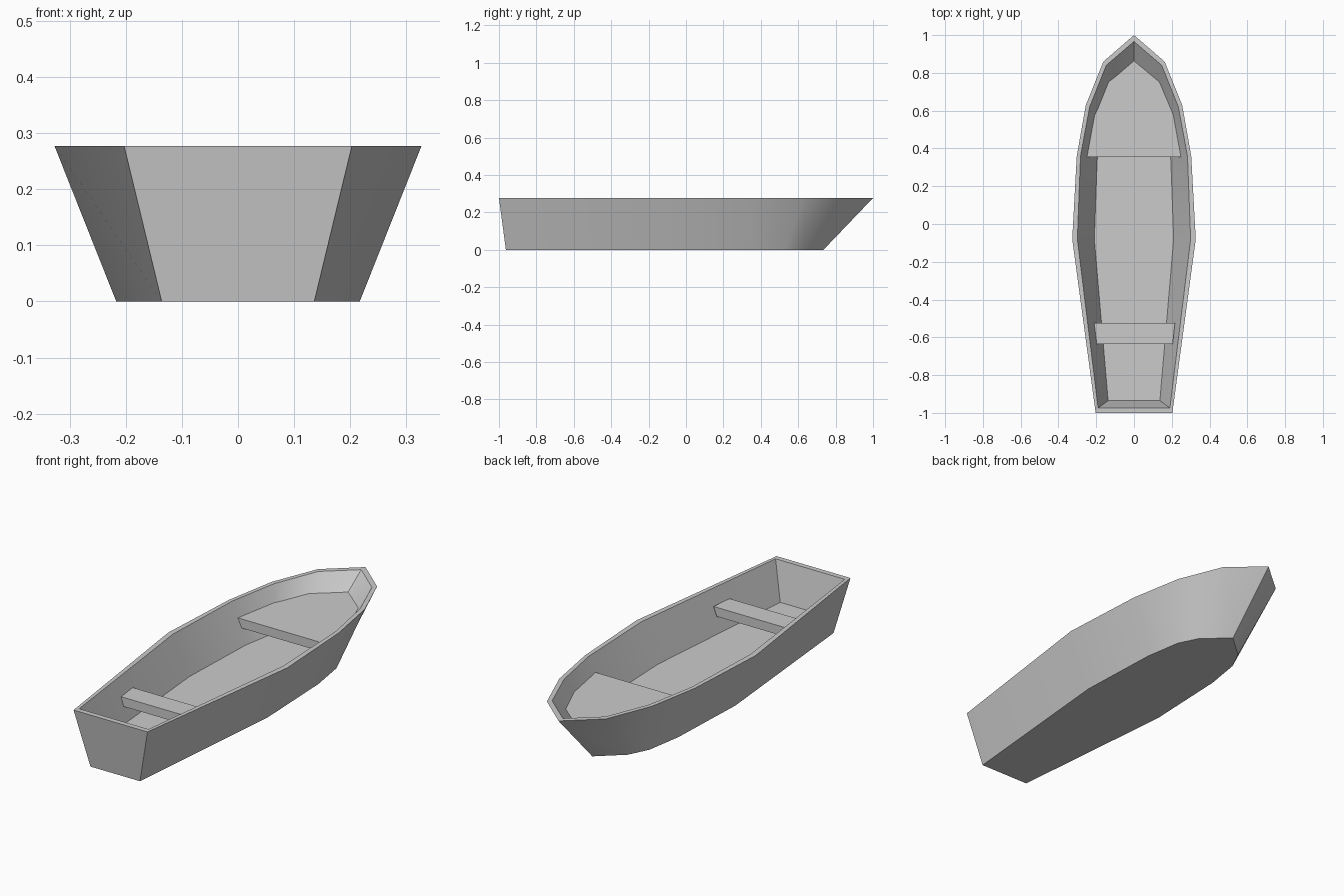
import bpy
import math

if "Cube" in bpy.data.objects:
    bpy.data.objects.remove(bpy.data.objects["Cube"])

TOP, FLOOR = 0.277, 0.09

# Half outlines (x, y), bow to stern
outer_top = [(0, 1), (0.162, 0.86), (0.255, 0.63), (0.303, 0.36), (0.327, -0.08), (0.203, -1)]
outer_bottom = [(0, 0.735), (0.12, 0.63), (0.17, 0.53), (0.20, 0.345), (0.217, -0.08), (0.136, -0.963)]
inner_top = [(0, 0.966), (0.147, 0.84), (0.235, 0.62), (0.283, 0.36), (0.30, -0.08), (0.19, -0.974)]
inner_floor = [(0, 0.70), (0.115, 0.61), (0.165, 0.51), (0.195, 0.34), (0.21, -0.08), (0.137, -0.935)]


def ring(half, z):
    """Mirror a half outline into a closed ring at height z."""
    left = [(-x, y) for x, y in reversed(half) if x > 0]
    return [(x, y, z) for x, y in half + left]


def loft(name, rings):
    """Join rings with quads and cap both ends."""
    n = len(rings[0])
    verts = [v for r in rings for v in r]
    faces = [(a * n + i, a * n + (i + 1) % n, (a + 1) * n + (i + 1) % n, (a + 1) * n + i)
             for a in range(len(rings) - 1) for i in range(n)]
    faces += [tuple(reversed(range(n))), tuple(range(len(verts) - n, len(verts)))]
    mesh = bpy.data.meshes.new(name)
    mesh.from_pydata(verts, [], faces)
    obj = bpy.data.objects.new(name, mesh)
    bpy.context.collection.objects.link(obj)
    bpy.context.view_layer.objects.active = obj
    bpy.ops.object.select_all(action='DESELECT')
    obj.select_set(True)
    bpy.ops.object.mode_set(mode='EDIT')
    bpy.ops.mesh.select_all(action='SELECT')
    bpy.ops.mesh.normals_make_consistent(inside=False)
    bpy.ops.object.mode_set(mode='OBJECT')
    bpy.ops.object.shade_smooth_by_angle(angle=math.radians(30))
    return obj


def inner_at(z):
    """Half outline of the inner wall at height z."""
    t = (z - FLOOR) / (TOP - FLOOR)
    return [(a + (c - a) * t, b + (d - b) * t)
            for (a, b), (c, d) in zip(inner_floor, inner_top)]


def wall_point(half, y):
    """Point on the stern part of the inner wall at a given y."""
    (x0, y0), (x1, y1) = half[4], half[5]
    return (x0 + (x1 - x0) * (y - y0) / (y1 - y0), y)


# Hull: outside shell, rim, inside wall and raised floor
loft("hull", [ring(outer_bottom, 0), ring(outer_top, TOP),
              ring(inner_top, TOP), ring(inner_floor, FLOOR)])

# Seats, fitted to the inner wall
bow_rings, bench_rings = [], []
for z in (0.16, 0.205):
    half = inner_at(z)
    bow_rings.append(ring(half[:3] + [(half[3][0], 0.354)], z))
    bench_rings.append(ring([wall_point(half, -0.525), wall_point(half, -0.635)], z))
loft("bow_seat", bow_rings)
loft("rear_bench", bench_rings)
